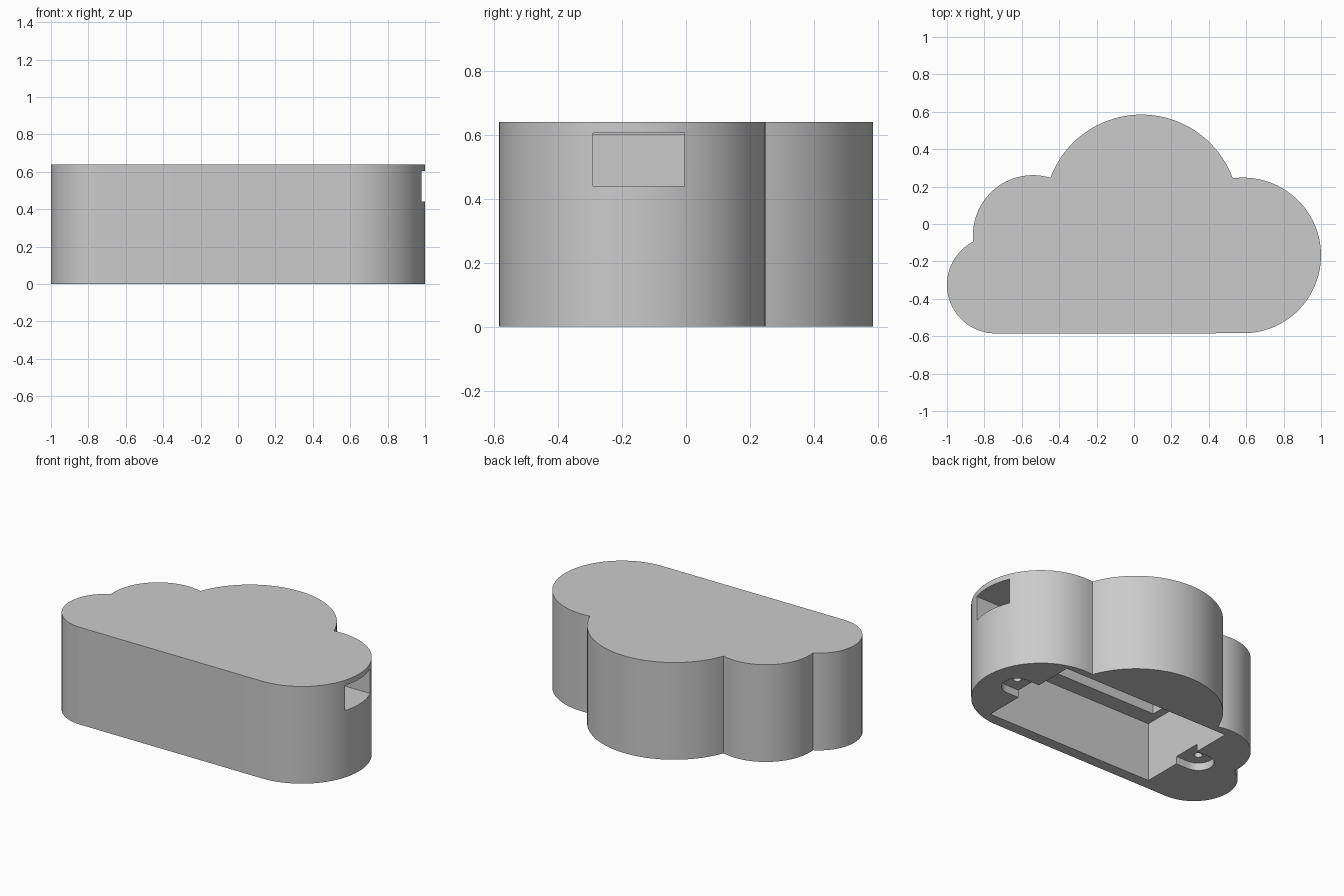
import bpy, bmesh
from math import atan2, cos, sin, pi, radians
from mathutils import Vector
from mathutils.geometry import intersect_sphere_sphere_2d

if "Cube" in bpy.data.objects:
    bpy.data.objects.remove(bpy.data.objects["Cube"], do_unlink=True)

grey = bpy.data.materials.new("plain_grey")
grey.use_nodes = True
grey.diffuse_color = (0.6, 0.6, 0.6, 1)
grey.node_tree.nodes["Principled BSDF"].inputs["Base Color"].default_value = grey.diffuse_color


def prism(name, outline, z0, z1):
    """Extrude a counter-clockwise outline from z0 up to z1."""
    bm = bmesh.new()
    base = bm.faces.new([bm.verts.new((x, y, z0)) for x, y in outline])
    top = bmesh.ops.extrude_face_region(bm, geom=[base])["geom"]
    bmesh.ops.translate(bm, vec=(0, 0, z1 - z0),
                        verts=[v for v in top if isinstance(v, bmesh.types.BMVert)])
    bmesh.ops.recalc_face_normals(bm, faces=bm.faces)
    mesh = bpy.data.meshes.new(name)
    bm.to_mesh(mesh)
    bm.free()
    mesh.materials.append(grey)
    obj = bpy.data.objects.new(name, mesh)
    bpy.context.collection.objects.link(obj)
    return obj


def arc(center, r, a0, a1, steps):
    return [(center[0] + r * cos(a0 + (a1 - a0) * i / steps),
             center[1] + r * sin(a0 + (a1 - a0) * i / steps)) for i in range(steps + 1)]


def rect(x0, x1, y0, y1):
    return [(x0, y0), (x1, y0), (x1, y1), (x0, y1)]


def outer_crossing(c0, r0, c1, r1):
    """Crossing of two lobes on the outer side of the cloud."""
    pts = intersect_sphere_sphere_2d(c0, r0, c1, r1)
    d = Vector(c1) - Vector(c0)
    return min(pts, key=lambda p: d.x * (p[1] - c0[1]) - d.y * (p[0] - c0[0]))


# Cloud outline: four lobes, counter-clockwise from the right, closed by the flat front
lobes = [((0.584, -0.168), 0.416), ((0.04, 0.065), 0.52),
         ((-0.54, -0.06), 0.321), ((-0.74, -0.325), 0.26)]
joints = [outer_crossing(*a, *b) for a, b in zip(lobes, lobes[1:])]
outline = []
for i, (c, r) in enumerate(lobes):
    start = atan2(joints[i - 1][1] - c[1], joints[i - 1][0] - c[0]) if i else -pi / 2
    end = atan2(joints[i][1] - c[1], joints[i][0] - c[0]) if i < 3 else 1.5 * pi
    if end < start:
        end += 2 * pi
    pts = arc(c, r, start, end, 40)
    outline += pts if i in (0,) else pts[1:]

body = prism("cloud_body", outline, 0, 0.64)

# Underside compartment, stepped deeper pocket, and side port
MID_X, MID_Y = 0.075, -0.155
cutters = [
    prism("compartment_cutter", rect(-0.54, 0.69, -0.51, 0.2), -0.1, 0.39),
    prism("pocket_cutter", rect(-0.485, 0.635, -0.4, 0.14), 0.3, 0.6),
    prism("port_cutter", rect(0.5, 1.2, -0.29, -0.005), 0.44, 0.605),
]
# Round-ended lid recesses with a screw hole, one at each end
for side in (-1, 1):
    hx = MID_X + side * 0.705
    tilt = 0 if side > 0 else pi
    tab = arc((hx, MID_Y), 0.095, tilt - pi / 2, tilt + pi / 2, 20)
    inner = hx - side * 0.2
    tab += [(inner, MID_Y + side * 0.095), (inner, MID_Y - side * 0.095)]
    cutters.append(prism("lid_recess_cutter", tab, -0.1, 0.05))
    cutters.append(prism("screw_hole_cutter",
                         arc((hx, MID_Y), 0.025, 0, 2 * pi, 24)[:-1], 0.02, 0.25))

bpy.context.view_layer.objects.active = body
body.select_set(True)
for cutter in cutters:
    cutter.hide_render = True
    mod = body.modifiers.new("cut", "BOOLEAN")
    mod.operation, mod.solver, mod.object = "DIFFERENCE", "EXACT", cutter
    bpy.ops.object.modifier_apply(modifier=mod.name)
    bpy.data.objects.remove(cutter, do_unlink=True)

bpy.ops.object.shade_smooth_by_angle(angle=radians(25))
